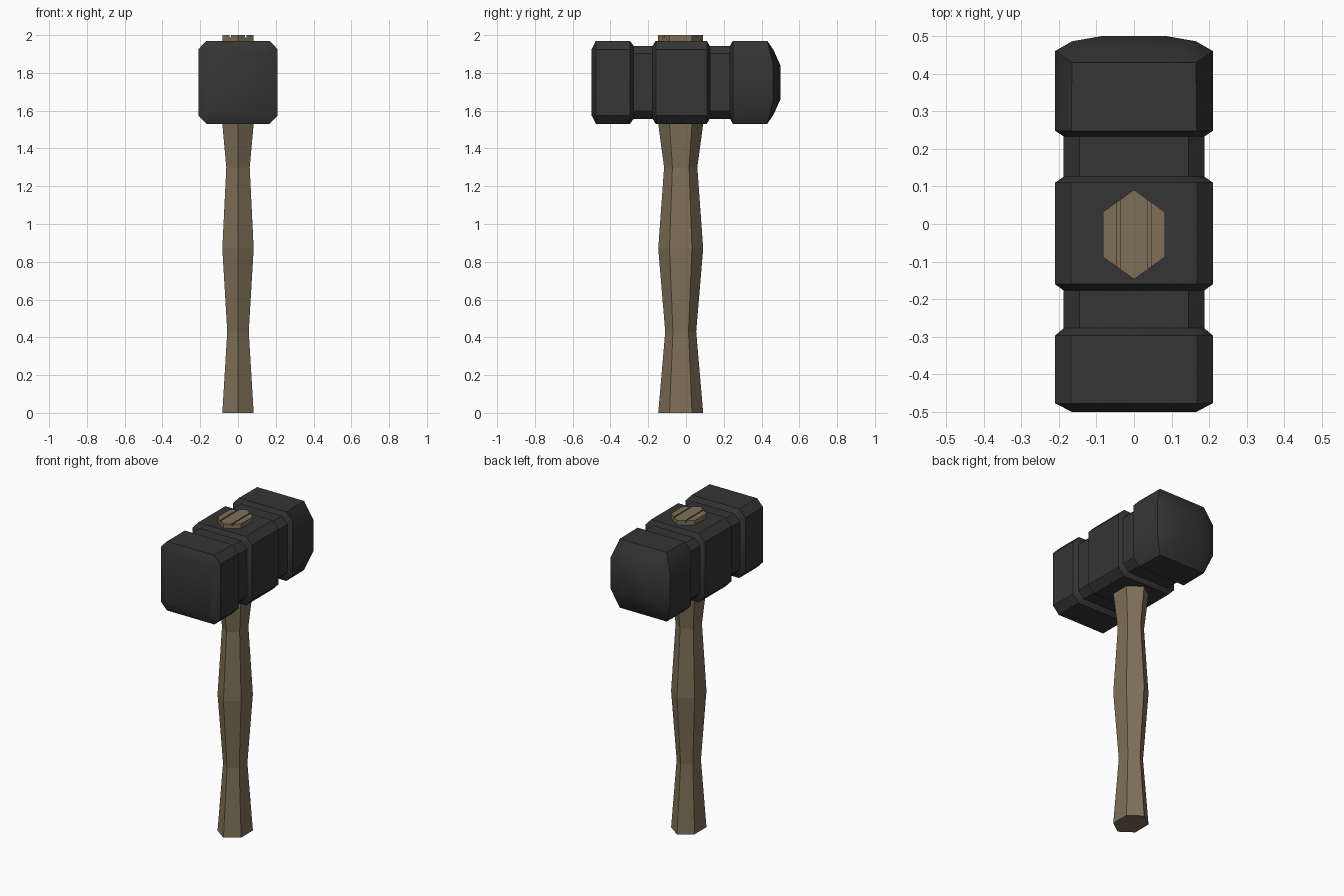
import bpy, bmesh, math

if "Cube" in bpy.data.objects:
    bpy.data.objects.remove(bpy.data.objects["Cube"])


def material(name, rgb):
    m = bpy.data.materials.new(name)
    m.diffuse_color = (*rgb, 1)
    m.use_nodes = True
    m.node_tree.nodes["Principled BSDF"].inputs["Base Color"].default_value = m.diffuse_color
    return m


def loft(name, rings, mat):
    """Skin a list of equal-length vertex rings and cap both ends."""
    bm = bmesh.new()
    loops = [[bm.verts.new(p) for p in ring] for ring in rings]
    n = len(loops[0])
    for a, b in zip(loops, loops[1:]):
        for i in range(n):
            j = (i + 1) % n
            bm.faces.new((a[i], a[j], b[j], b[i]))
    bm.faces.new(loops[0])
    bm.faces.new(loops[-1])
    bmesh.ops.recalc_face_normals(bm, faces=bm.faces)
    mesh = bpy.data.meshes.new(name)
    bm.to_mesh(mesh)
    bm.free()
    mesh.materials.append(mat)
    ob = bpy.data.objects.new(name, mesh)
    bpy.context.collection.objects.link(ob)
    return ob


def head_ring(y_side, y_top, hx, hz, top_x, side_z):
    """Chamfered rectangle; side and top corners may sit at different y."""
    q = [(hx, -side_z, y_side), (hx, side_z, y_side), (top_x, hz, y_top), (-top_x, hz, y_top),
         (-hx, side_z, y_side), (-hx, -side_z, y_side), (-top_x, -hz, y_top), (top_x, -hz, y_top)]
    return [(x, y, 1.75 + z) for x, z, y in q]


def handle_ring(z, hx, hy):
    """Hexagon with its points to the front and back."""
    c = -0.028
    return [(0, c + hy, z), (hx, c + hy / 2, z), (hx, c - hy / 2, z),
            (0, c - hy, z), (-hx, c - hy / 2, z), (-hx, c + hy / 2, z)]


iron = material("dark_iron", (0.035, 0.035, 0.036))
wood = material("wood", (0.21, 0.162, 0.095))

# Head: striking face, two grooves, collar around the handle, tapered back
full = (0.21, 0.22, 0.167, 0.175)
groove = (0.187, 0.193, 0.145, 0.152)
rings = [head_ring(-0.5, -0.5, 0.165, 0.175, 0.15, 0.16),
         head_ring(-0.477, -0.477, *full)]
for y, size in ((-0.297, full), (-0.277, groove), (-0.177, groove), (-0.16, full),
                (0.11, full), (0.126, groove), (0.233, groove), (0.248, full)):
    rings.append(head_ring(y, y, *size))
rings += [head_ring(0.46, 0.43, 0.21, 0.22, 0.165, 0.1),
          head_ring(0.486, 0.463, 0.165, 0.172, 0.12, 0.09),
          head_ring(0.5, 0.5, 0.085, 0.09, 0.07, 0.075)]
head = loft("head", rings, iron)
bpy.context.view_layer.objects.active = head
head.select_set(True)
bpy.ops.object.shade_smooth_by_angle(angle=math.radians(30))

# Handle: waisted hexagonal shaft passing through the head
handle = loft("handle", [handle_ring(*r) for r in (
    (0, 0.083, 0.119), (0.43, 0.057, 0.082), (0.87, 0.083, 0.119),
    (1.3, 0.062, 0.088), (1.53, 0.083, 0.119), (2.0, 0.083, 0.119))], wood)

# Two wedge slits in the handle top
for side in (-1, 1):
    bpy.ops.mesh.primitive_cube_add(size=1, location=(side * 0.041, -0.028, 2.0))
    slit = bpy.context.object
    slit.name = "slit_cutter"
    slit.scale = (0.008, 0.4, 0.024)
    slit.hide_render = True
    slit.display_type = 'WIRE'
    mod = handle.modifiers.new("slit", 'BOOLEAN')
    mod.operation = 'DIFFERENCE'
    mod.object = slit
